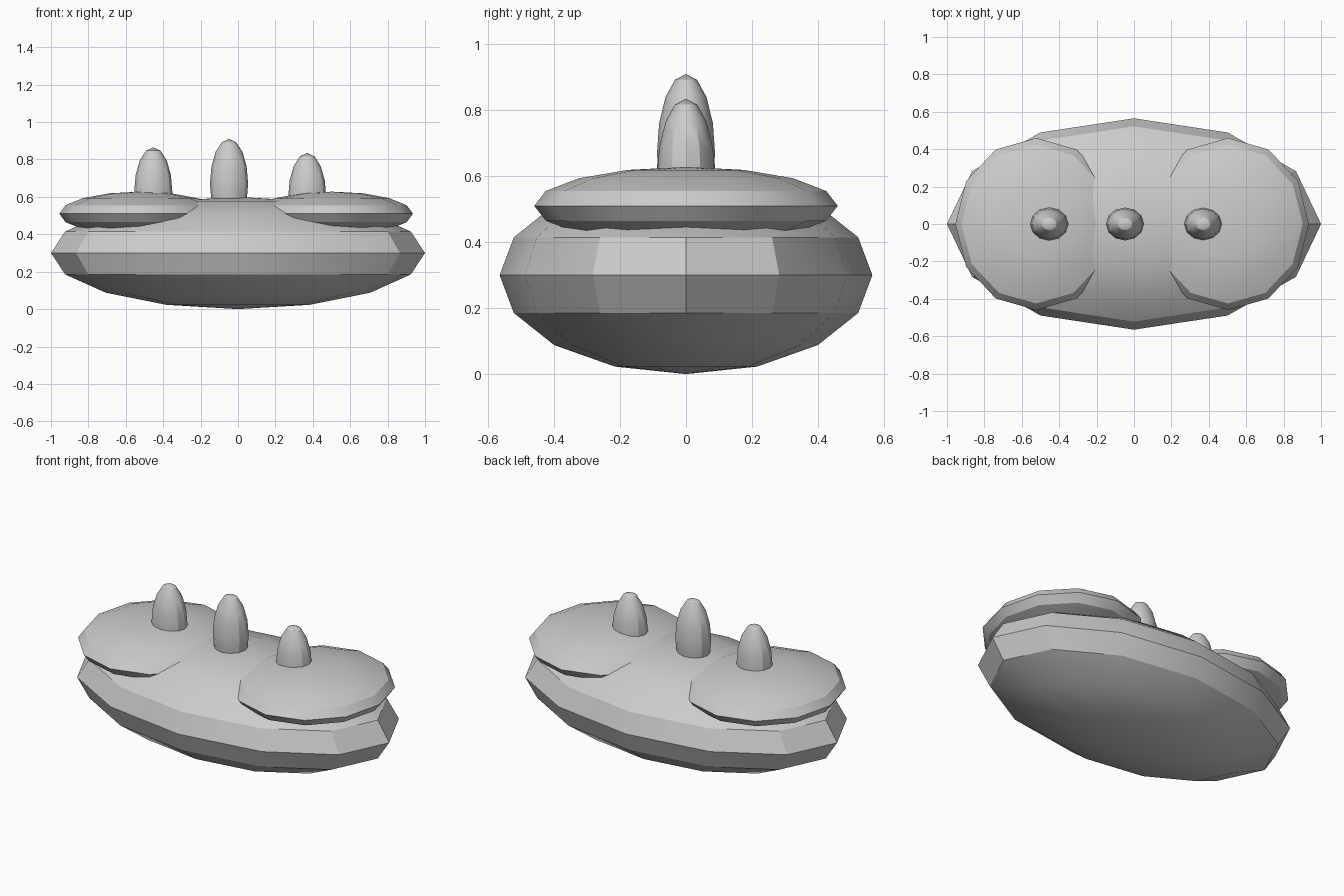
import bpy
import math

old = bpy.data.objects.get("Cube")
if old:
    bpy.data.objects.remove(old, do_unlink=True)

# Single flat grey
grey = bpy.data.materials.new("plain_grey")
grey.use_nodes = True
colour = (0.6, 0.6, 0.6, 1)
grey.diffuse_color = colour
grey.node_tree.nodes["Principled BSDF"].inputs["Base Color"].default_value = colour


def ellipsoid(name, centre, radii):
    """Low-poly sphere, scaled to the radii, with its hard creases kept."""
    bpy.ops.mesh.primitive_uv_sphere_add(segments=12, ring_count=8, radius=1, location=centre)
    part = bpy.context.object
    part.name = name
    part.scale = radii
    bpy.ops.object.transform_apply(location=False, rotation=False, scale=True)
    part.data.materials.append(grey)
    bpy.ops.object.shade_smooth_by_angle(angle=math.radians(30))
    return part


# Wide hull
ellipsoid("body", (0, 0, 0.3), (1, 0.565, 0.3))

# Flat lobes overlapping the top of the hull
for side, x in (("right", -0.523), ("left", 0.503)):
    ellipsoid(side + "_lobe", (x, 0, 0.51), (0.432, 0.46, 0.118))

# Three upright pegs of different heights
for side, x, z in (("right", -0.453, 0.625), ("middle", -0.048, 0.67), ("left", 0.37, 0.595)):
    ellipsoid(side + "_peg", (x, 0, z), (0.102, 0.088, 0.24))
